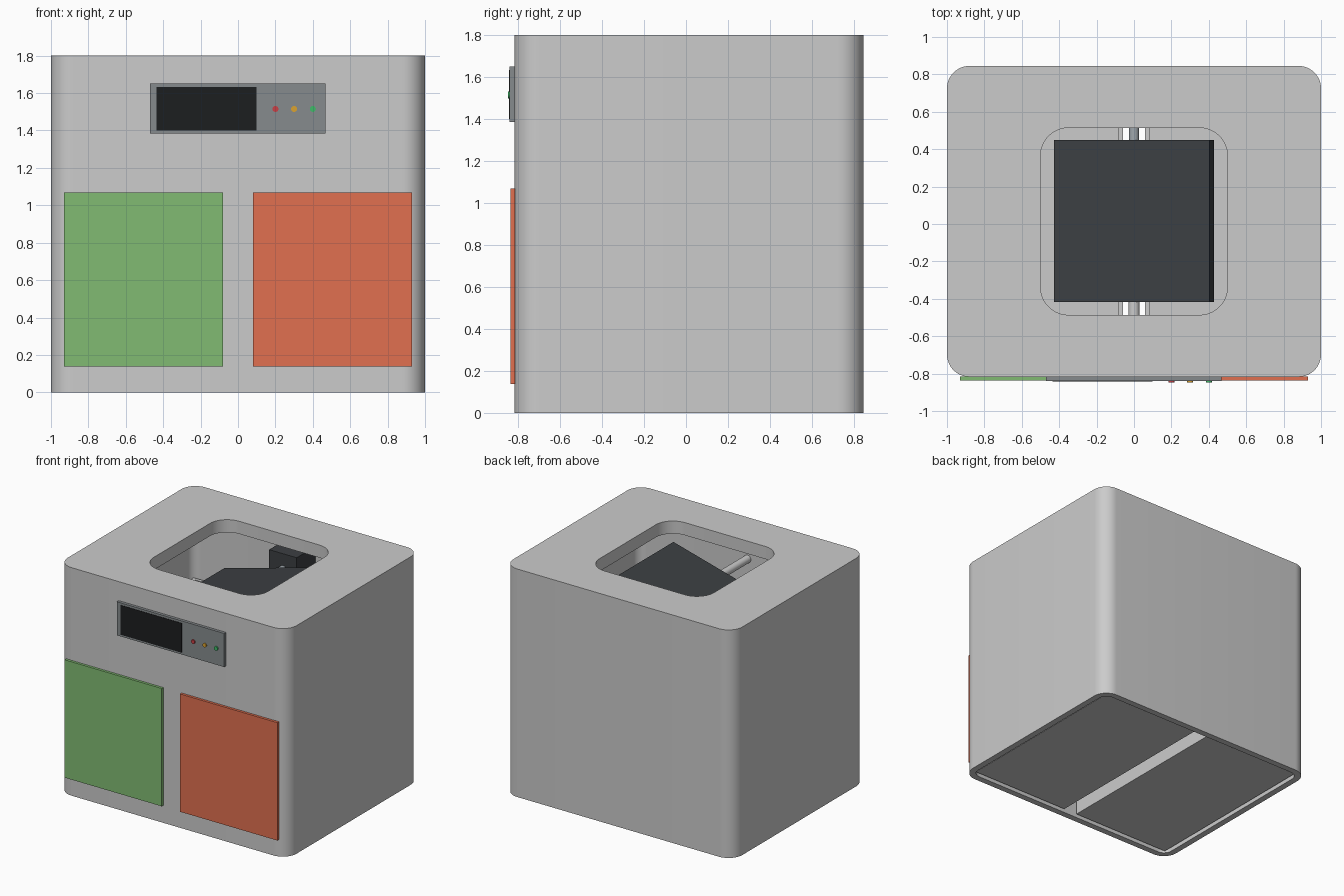
import bpy, bmesh, math
from mathutils import Matrix

if "Cube" in bpy.data.objects:
    bpy.data.objects.remove(bpy.data.objects["Cube"])

YC = 0.014  # centre of the housing in y


def material(name, rgb):
    m = bpy.data.materials.new(name)
    m.diffuse_color = (*rgb, 1)
    m.use_nodes = True
    m.node_tree.nodes["Principled BSDF"].inputs["Base Color"].default_value = m.diffuse_color
    return m


GREEN = material("green", (0.22, 0.50, 0.17))
ORANGE = material("orange", (0.75, 0.16, 0.08))
DARK = material("dark", (0.045, 0.05, 0.055))
BLACK = material("black", (0.012, 0.013, 0.014))
PANEL = material("panel_grey", (0.24, 0.26, 0.27))
METAL = material("metal", (0.35, 0.39, 0.42))


def finish(bm, name, mat=None, smooth=False):
    bmesh.ops.recalc_face_normals(bm, faces=bm.faces)
    me = bpy.data.meshes.new(name)
    bm.to_mesh(me)
    bm.free()
    ob = bpy.data.objects.new(name, me)
    bpy.context.collection.objects.link(ob)
    if mat:
        me.materials.append(mat)
    if smooth:
        bpy.ops.object.select_all(action='DESELECT')
        ob.select_set(True)
        bpy.context.view_layer.objects.active = ob
        bpy.ops.object.shade_smooth_by_angle(angle=math.radians(30))
    return ob


def box(name, x, y, z, mat=None):
    bm = bmesh.new()
    bmesh.ops.create_cube(bm, size=1)
    for v in bm.verts:
        v.co = [a + (b - a) * (c + 0.5) for (a, b), c in zip((x, y, z), v.co)]
    return finish(bm, name, mat)


def rod(name, x, z, r, y0, y1, mat=None, n=32):
    bm = bmesh.new()
    mx = Matrix.Translation((x, (y0 + y1) / 2, z)) @ Matrix.Rotation(math.pi / 2, 4, 'X')
    bmesh.ops.create_cone(bm, cap_ends=True, segments=n, radius1=r, radius2=r,
                          depth=y1 - y0, matrix=mx)
    return finish(bm, name, mat, True)


def ring(bm, cx, cy, hx, hy, r, z, n):
    # rounded rectangle with n+1 points per corner
    out = []
    for k, (sx, sy) in enumerate(((1, 1), (-1, 1), (-1, -1), (1, -1))):
        for i in range(n + 1):
            a = math.pi / 2 * (k + (i / n if n else 0))
            ca, sa = (math.cos(a), math.sin(a)) if n else (0, 0)
            out.append(bm.verts.new((cx + sx * (hx - r) + r * ca,
                                     cy + sy * (hy - r) + r * sa, z)))
    return out


def loft(bm, rings, closed=False):
    pairs = list(zip(rings, rings[1:])) + ([(rings[-1], rings[0])] if closed else [])
    for a, b in pairs:
        for i in range(len(a)):
            j = (i + 1) % len(a)
            bm.faces.new((a[i], a[j], b[j], b[i]))


# Housing: rounded shell, open below, with a square chute opening on top
W, D, T, H, N = 1.0, 0.831, 0.05, 1.8, 12
bm = bmesh.new()
loft(bm, [ring(bm, 0, YC, *p, N) for p in (
    (W, D, 0.12, 0), (W, D, 0.12, H),
    (0.5, 0.5, 0.15, H), (0.5, 0.5, 0.15, H - 0.1),
    (W - T, D - T, 0.07, H - 0.1), (W - T, D - T, 0.07, 0))], closed=True)
finish(bm, "housing", smooth=True)

# Two open-topped bins and their coloured front panels
for side, s, mat in (("left", -1, GREEN), ("right", 1, ORANGE)):
    bm = bmesh.new()
    hx, hy, t = 0.435, D - T - 0.02, 0.025
    rings = [ring(bm, s * 0.495, YC, a, b, 0, z, 0) for a, b, z in (
        (hx, hy, 0.015), (hx, hy, 1.1), (hx - t, hy - t, 1.1), (hx - t, hy - t, 0.04))]
    loft(bm, rings)
    bm.faces.new(rings[0])
    bm.faces.new(rings[-1])
    finish(bm, side + "_bin")
    box(side + "_front_panel", sorted((s * 0.08, s * 0.93)), (-0.837, -0.815), (0.138, 1.068), mat)

# Display unit with screen and indicator lights
box("display_panel", (-0.47, 0.467), (-0.84, -0.815), (1.385, 1.65), PANEL)
box("display_screen", (-0.437, 0.098), (-0.843, -0.83), (1.40, 1.633), BLACK)
for name, x, c in (("red", 0.2, (0.6, 0.05, 0.06)), ("amber", 0.3, (0.7, 0.36, 0.03)),
                   ("green", 0.4, (0.05, 0.5, 0.14))):
    rod(name + "_light", x, 1.515, 0.016, -0.848, -0.83, material(name + "_lamp", c), 24)

# Tilting sorting flap on its axle
AZ = 1.50
flap = box("sorting_flap", (-0.43, 0.43), (-0.433, 0.433), (-0.05, 0.05), DARK)
flap.location = (0, YC + 0.001, AZ)
flap.rotation_euler = (0, math.radians(-15), 0)
rod("front_axle", 0, AZ, 0.03, -0.77, -0.40)
rod("motor_shaft", 0, AZ, 0.027, 0.43, 0.58, METAL)

# Motor behind the flap
box("motor", (-0.12, 0.12), (0.56, 0.795), (1.38, 1.62), DARK)
